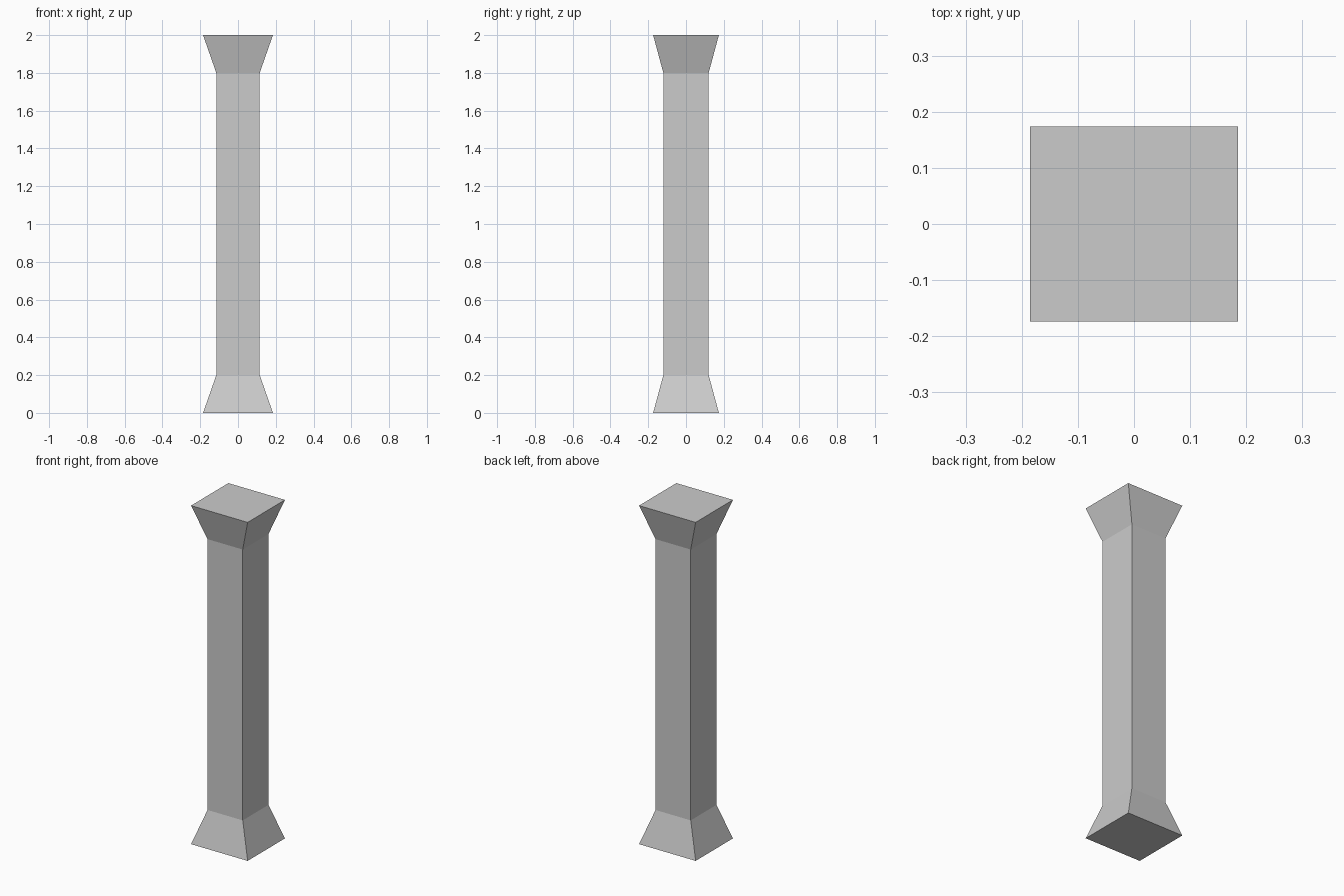
import bpy, bmesh

if "Cube" in bpy.data.objects:
    bpy.data.objects.remove(bpy.data.objects["Cube"])

# Rectangular sections of the column: height, half width (x), half depth (y)
SECTIONS = [
    (0.0, 0.185, 0.174),   # foot
    (0.2, 0.115, 0.12),    # base meets shaft
    (1.8, 0.115, 0.12),    # shaft meets capital
    (2.0, 0.185, 0.174),   # top
]
CORNERS = [(-1, -1), (1, -1), (1, 1), (-1, 1)]

bm = bmesh.new()
rings = [[bm.verts.new((sx * hx, sy * hy, z)) for sx, sy in CORNERS]
         for z, hx, hy in SECTIONS]

# Side walls between neighbouring sections
for low, high in zip(rings, rings[1:]):
    for i in range(4):
        j = (i + 1) % 4
        bm.faces.new((low[i], low[j], high[j], high[i]))

# Bottom and top caps
bm.faces.new(rings[0][::-1])
bm.faces.new(rings[-1])

mesh = bpy.data.meshes.new("column")
bm.to_mesh(mesh)
bm.free()
column = bpy.data.objects.new("column", mesh)
bpy.context.collection.objects.link(column)
